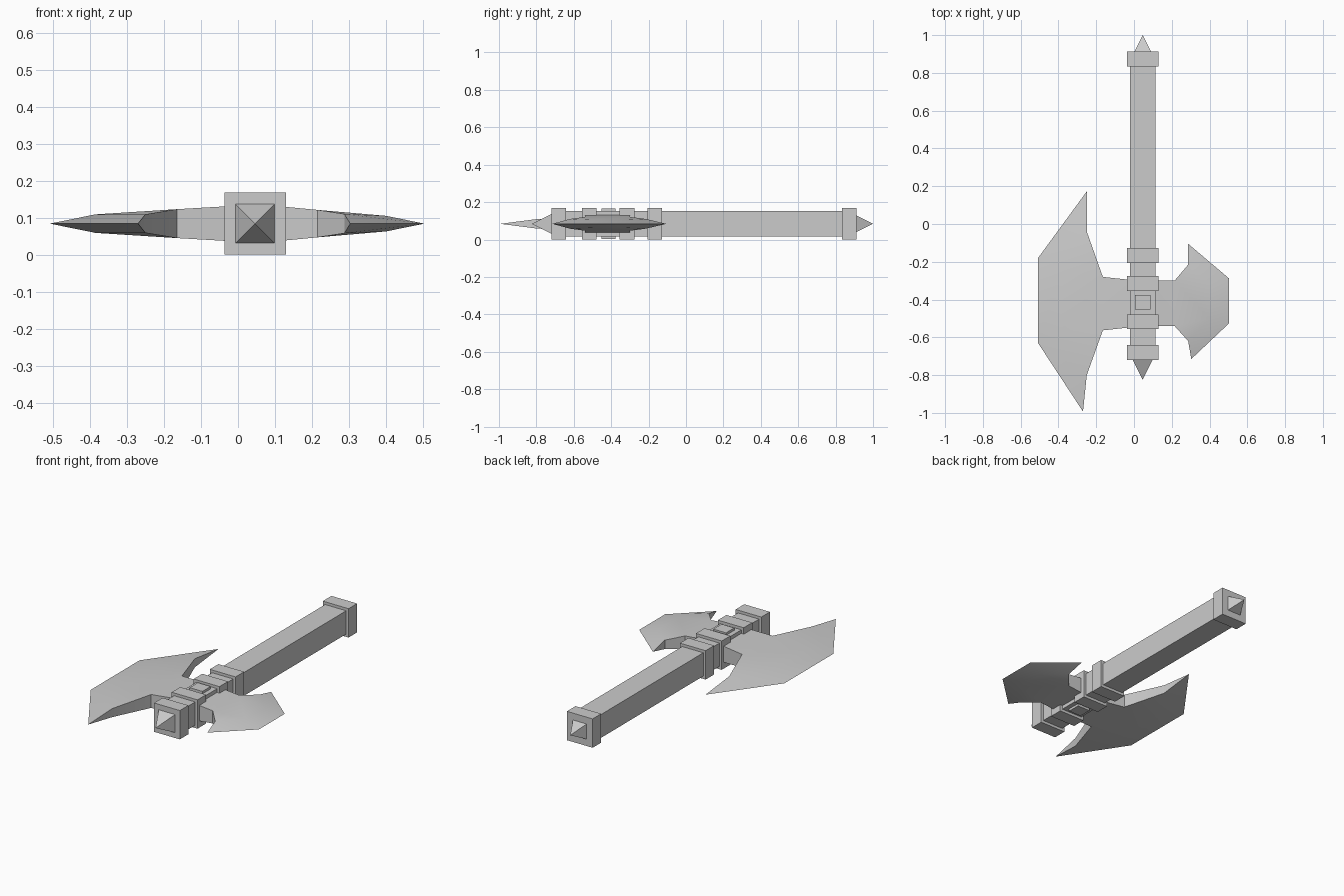
import bpy, bmesh, math
from mathutils import Matrix, Vector

cube = bpy.data.objects.get("Cube")
if cube:
    bpy.data.objects.remove(cube, do_unlink=True)

CX, CZ = 0.046, 0.084   # axis of the shaft
grey = bpy.data.materials.new("plain grey")
grey.use_nodes = True
grey.diffuse_color = (0.6, 0.6, 0.6, 1)
grey.node_tree.nodes["Principled BSDF"].inputs["Base Color"].default_value = (0.6, 0.6, 0.6, 1)


def finish(name, bm):
    bmesh.ops.recalc_face_normals(bm, faces=bm.faces)
    mesh = bpy.data.meshes.new(name)
    bm.to_mesh(mesh)
    bm.free()
    mesh.materials.append(grey)
    obj = bpy.data.objects.new(name, mesh)
    bpy.context.collection.objects.link(obj)
    return obj


def block(name, half_x, half_z, y0, y1):
    bm = bmesh.new()
    size = Matrix.Diagonal((2 * half_x, y1 - y0, 2 * half_z, 1))
    place = Matrix.Translation((CX, (y0 + y1) / 2, CZ))
    bmesh.ops.create_cube(bm, size=1, matrix=place @ size)
    return finish(name, bm)


def spike(name, half, y_base, y_tip):
    bm = bmesh.new()
    base = [bm.verts.new((CX + sx * half, y_base, CZ + sz * half))
            for sx, sz in ((-1, -1), (1, -1), (1, 1), (-1, 1))]
    tip = bm.verts.new((CX, y_tip, CZ))
    bm.faces.new(base)
    for i in range(4):
        bm.faces.new((base[i], base[(i + 1) % 4], tip))
    return finish(name, bm)


def blade(name, stations):
    """stations: root, neck, barb, ridge as (x_back, x_front, y_back, y_front, half
    thickness), then the sharp horn tips and cutting edge with zero thickness."""
    bm = bmesh.new()
    v = {}
    for key, (xb, xf, yb, yf, half) in zip("RNBCTE", stations):
        for end, x, y in (("b", xb, yb), ("f", xf, yf)):
            up = bm.verts.new((x, y, CZ + half))
            v[key + end, 1] = up
            v[key + end, -1] = bm.verts.new((x, y, CZ - half)) if half else up
    # cheeks, bevels and ridge panels on both sides
    panels = ["Rb Rf Nf Nb", "Nb Nf Cf Cb", "Cb Cf Ef Eb"]
    for e in "bf":
        panels += [p.replace("*", e) for p in ("N* C* B*", "B* C* E* T*")]
    for s in (1, -1):
        for panel in panels:
            bm.faces.new([v[k, s] for k in panel.split()])
    # rim between the two sides
    for e in "bf":
        for a, b in ("RN", "NB"):
            bm.faces.new((v[a + e, 1], v[b + e, 1], v[b + e, -1], v[a + e, -1]))
        bm.faces.new((v["B" + e, 1], v["T" + e, 1], v["B" + e, -1]))
    bm.faces.new([v[k, s] for k, s in (("Rb", 1), ("Rf", 1), ("Rf", -1), ("Rb", -1))])
    obj = finish(name, bm)
    bpy.ops.object.select_all(action="DESELECT")
    obj.select_set(True)
    bpy.context.view_layer.objects.active = obj
    bpy.ops.object.shade_smooth_by_angle(angle=math.radians(30))


# shaft with square collars
block("shaft", 0.068, 0.068, -0.66, 0.86)
collars = {"front_collar": -0.72, "head_collar_front": -0.557, "head_collar_back": -0.355,
           "grip_collar": -0.207, "pommel_collar": 0.833}
for name, y in collars.items():
    block(name, 0.083, 0.084, y, y + 0.079)

# raised square stud through the head
block("head_stud", 0.041, 0.082, -0.452, -0.376)

# end spikes
spike("front_spike", 0.055, -0.715, -0.825)
spike("pommel_spike", 0.045, 0.91, 1.0)

# large and small axe blades
blade("large_blade", [
    (-0.01, -0.01, -0.297, -0.546, 0.048),
    (-0.165, -0.165, -0.28, -0.563, 0.039),
    (-0.25, -0.25, -0.04, -0.8, 0.025),
    (-0.385, -0.385, -0.25, -0.56, 0.025),
    (-0.248, -0.27, 0.175, -0.993, 0),
    (-0.508, -0.508, -0.18, -0.63, 0)])
blade("small_blade", [
    (0.1, 0.1, -0.3, -0.54, 0.048),
    (0.215, 0.215, -0.3, -0.54, 0.037),
    (0.287, 0.287, -0.215, -0.62, 0.026),
    (0.4, 0.4, -0.32, -0.5, 0.021),
    (0.287, 0.303, -0.105, -0.715, 0),
    (0.503, 0.503, -0.288, -0.526, 0)])
